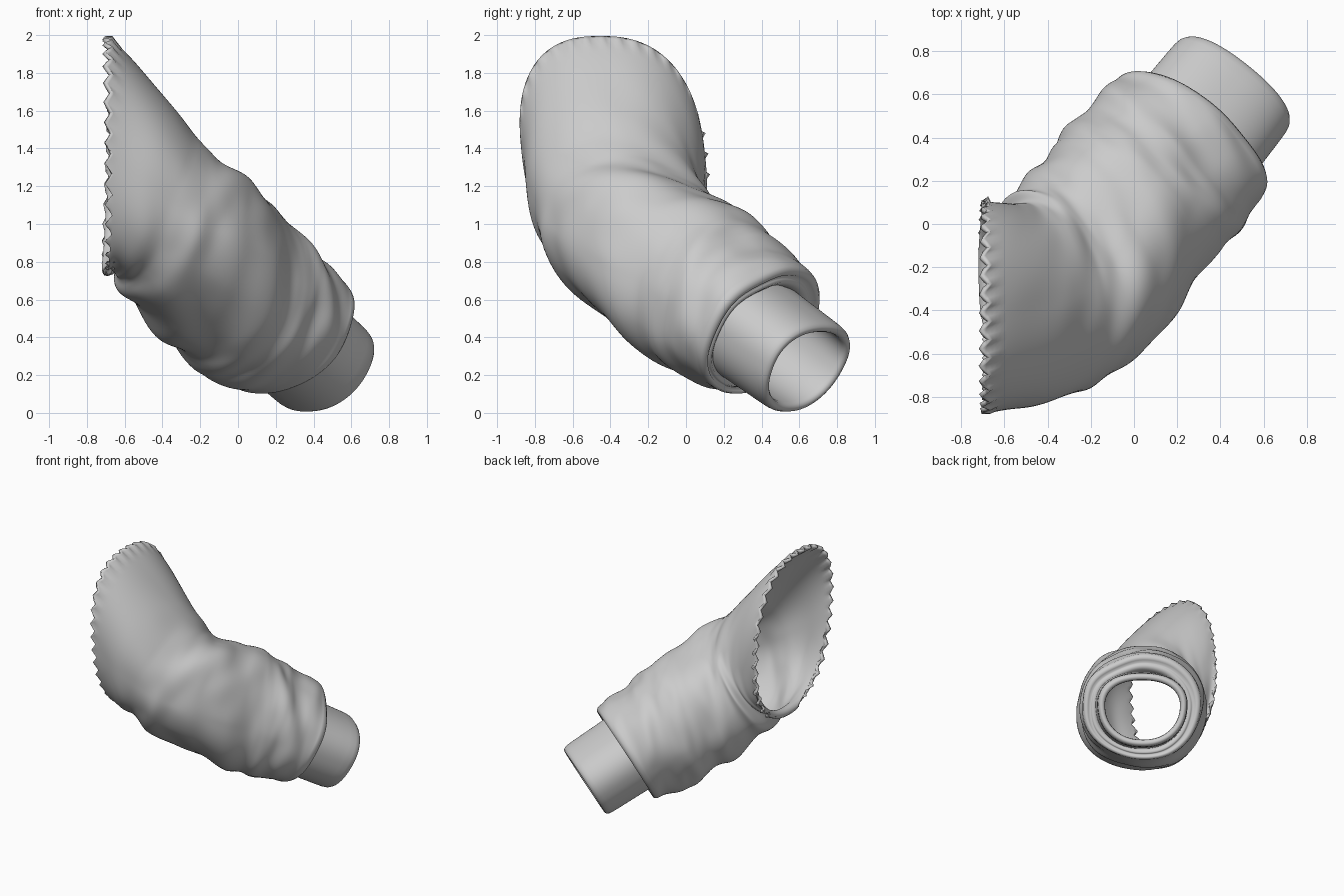
import bpy, bmesh, math
from mathutils import Vector, noise

if "Cube" in bpy.data.objects:
    bpy.data.objects.remove(bpy.data.objects["Cube"])

SEG = 144
AXIS = Vector((0.545, 0.68, -0.49)).normalized()
END = Vector((0.455, 0.64, 0.228))

mat = bpy.data.materials.new("plain grey")
mat.diffuse_color = (0.6, 0.6, 0.6, 1)
mat.use_nodes = True
mat.node_tree.nodes["Principled BSDF"].inputs["Base Color"].default_value = mat.diffuse_color


def spline(keys, t):
    # Catmull-Rom through key rings (centre, normal, two radii)
    i = min(int(t), len(keys) - 2)
    f = t - i
    p = [keys[max(0, min(len(keys) - 1, i + k))] for k in (-1, 0, 1, 2)]
    return [0.5 * (2 * b + (c - a) * f + (2 * a - 5 * b + 4 * c - d) * f * f
                   + (3 * b - a - 3 * c + d) * f ** 3) for a, b, c, d in zip(*p)]


def ring(k, power, egg=0):
    # rounded cross-section; egg widens its upper half
    c, n = Vector(k[:3]), Vector(k[3:6]).normalized()
    u = n.cross(Vector((0, 0, 1))).normalized()
    v = u.cross(n)
    pts = []
    for j in range(SEG):
        a = 2 * math.pi * j / SEG
        ca, sa = math.cos(a), math.sin(a)
        q = (abs(ca) ** power + abs(sa) ** power) ** (-1 / power)
        pts.append((c, u * (ca * q * k[6] * (1 + egg * sa)) + v * (sa * q * k[7]), a))
    return pts


def loft(name, rings, thickness=0):
    bm = bmesh.new()
    vs = [[bm.verts.new(p) for p in r] for r in rings]
    for a, b in zip(vs, vs[1:]):
        for j in range(SEG):
            k = (j + 1) % SEG
            bm.faces.new((a[j], a[k], b[k], b[j]))
    me = bpy.data.meshes.new(name)
    bmesh.ops.recalc_face_normals(bm, faces=bm.faces)
    bm.to_mesh(me)
    bm.free()
    ob = bpy.data.objects.new(name, me)
    bpy.context.collection.objects.link(ob)
    me.materials.append(mat)
    for p in me.polygons:
        p.use_smooth = True
    if thickness:
        m = ob.modifiers.new("cloth thickness", 'SOLIDIFY')
        m.thickness = thickness
        m.offset = -1
    return ob


# Sleeve: bent tube from the cut shoulder opening to the wrist
sleeve = [
    (-0.685, -0.385, 1.375, 1, 0, 0, 0.485, 0.62),
    (-0.445, -0.355, 1.11, 0.8, 0.15, -0.45, 0.46, 0.42),
    (-0.29, -0.26, 0.935, 0.65, 0.4, -0.65, 0.47, 0.42),
    (-0.07, 0.01, 0.71, 0.55, 0.65, -0.52, 0.46, 0.445),
    (0.085, 0.20, 0.57, 0.545, 0.68, -0.49, 0.455, 0.43),
    (0.235, 0.375, 0.445, 0.545, 0.68, -0.49, 0.435, 0.39),
]
rings = []
N = 100
for i in range(N + 1):
    t = 5 * i / N
    row = []
    open_end = max(0, 1 - t)
    egg = 0.06 * max(0, t - 3) / 2
    for j, (c, r, a) in enumerate(ring(spline(sleeve, t), 2.12 + 0.35 * open_end, egg)):
        # diagonal cloth folds, fading out near the shoulder cut
        amp = 0.042 * min(1, t / 1.8) * (1 - 0.5 * max(0, t - 4))
        s = t * 0.95 + 0.45 * math.sin(a + 0.6)
        w = noise.noise(Vector((1.1 * math.cos(a), 1.1 * math.sin(a), 1.7 * s)))
        w += 0.25 * noise.noise(Vector((2 * math.cos(a) + 7, 2 * math.sin(a), 3 * s)))
        p = c + r + r.normalized() * (amp * w)
        p.y -= 0.11 * r.z * open_end  # opening leans towards the front
        if i < 4:  # zigzag cut edge
            p.x += (abs(j % 4 - 2) - 1) * 0.02 * (1 - i / 4)
        p.x = max(p.x, -0.705)
        row.append(p)
    rings.append(row)

# Hem: sleeve end rolls over and tucks in around the cuff
last = rings[-1]
old = Vector(sleeve[-1][:3])
on_axis = END + AXIS * (old - END).dot(AXIS)
for scale, step in ((0.99, 0.025), (0.95, 0.045), (0.9, 0.043), (0.865, 0.02),
                    (0.84, 0.03), (0.81, 0.04), (0.76, 0.025), (0.68, -0.01)):
    centre = old.lerp(on_axis, min(1, (1 - scale) * 5))
    rings.append([centre + (p - old) * scale + AXIS * step for p in last])
loft("sleeve", rings, 0.022)

# Cuff: hollow band with a rounded lip
profile = [(-0.42, 0.335), (-0.3, 0.332), (-0.2, 0.33), (-0.1, 0.328), (-0.05, 0.326),
           (-0.025, 0.322), (-0.008, 0.312), (-0.002, 0.3), (-0.005, 0.286), (-0.018, 0.275),
           (-0.04, 0.272), (-0.15, 0.278), (-0.3, 0.285), (-0.42, 0.29)]
loft("cuff", [[c + r for c, r, a in ring((*(END + AXIS * d), *AXIS, w, w - 0.055), 2.25, 0.1)]
              for d, w in profile])
